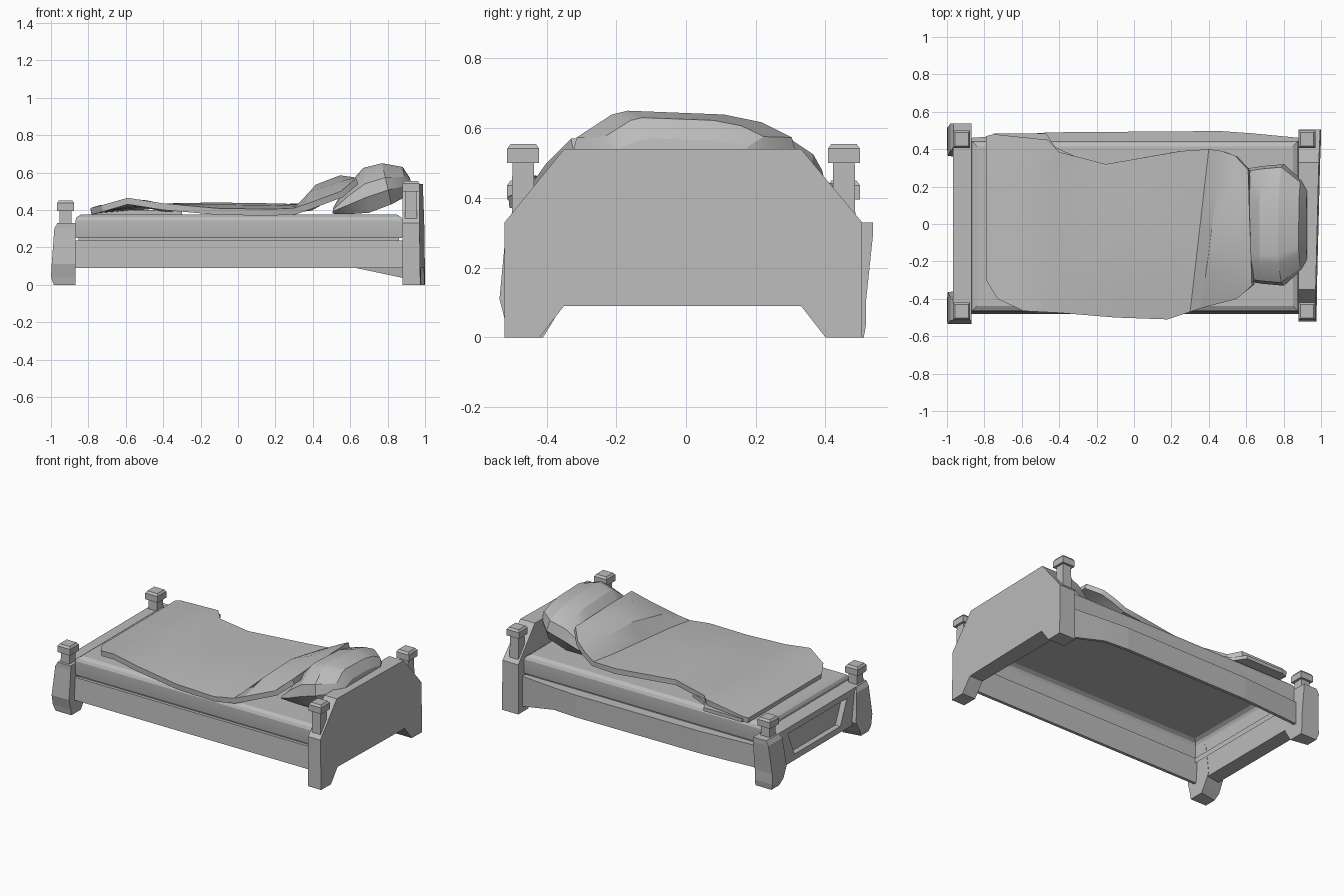
import bpy, bmesh
from mathutils import Vector

cube = bpy.data.objects.get("Cube")
if cube:
    bpy.data.objects.remove(cube, do_unlink=True)

grey = bpy.data.materials.new("light_grey")
grey.use_nodes = True
grey.diffuse_color = (0.5, 0.5, 0.5, 1)
grey.node_tree.nodes["Principled BSDF"].inputs["Base Color"].default_value = (0.5, 0.5, 0.5, 1)


def activate(obj):
    bpy.ops.object.select_all(action='DESELECT')
    obj.select_set(True)
    bpy.context.view_layer.objects.active = obj


def finish(name, bm, smooth=False):
    bmesh.ops.recalc_face_normals(bm, faces=bm.faces)
    mesh = bpy.data.meshes.new(name)
    bm.to_mesh(mesh)
    bm.free()
    obj = bpy.data.objects.new(name, mesh)
    bpy.context.collection.objects.link(obj)
    mesh.materials.append(grey)
    activate(obj)
    if smooth:
        bpy.ops.object.shade_smooth_by_angle(angle=0.4)
    return obj


def loft(name, rings, closed=True, first_cap=True, smooth=False):
    """Skin a list of point rings of equal length; closed rings get end caps."""
    bm = bmesh.new()
    rows = [[bm.verts.new(p) for p in ring] for ring in rings]
    n = len(rows[0])
    for a, b in zip(rows, rows[1:]):
        for i in range(n if closed else n - 1):
            j = (i + 1) % n
            bm.faces.new((a[i], a[j], b[j], b[i]))
    if closed:
        bm.faces.new(rows[-1])
        if first_cap:
            bm.faces.new(rows[0])
    return finish(name, bm, smooth)


def rect(x0, x1, y0, y1, z):
    return [(x0, y0, z), (x1, y0, z), (x1, y1, z), (x0, y1, z)]


def post(name, x, y, z0, z1):
    """Square post with a chamfered cap, as one skin."""
    steps = [(z0, .033), (z1 - .055, .031), (z1 - .055, .046), (z1 - .014, .046), (z1, .036)]
    loft(name, [rect(x - r, x + r, y - r, y + r, z) for z, r in steps])


# Headboard: arched panel with cut-out feet, its outer side slightly askew
head = [(-.52, 0), (-.42, 0), (-.35, .09), (.33, .09), (.40, 0), (.505, 0),
        (.505, .33), (.33, .54), (-.35, .54), (-.52, .33)]
loft("headboard", [[(.88, y, z) for y, z in head],
                   [(.988 + .025 * y - .015 * z, y, z) for y, z in head]])

# Footboard: low panel with a sunken trapezoid on its outer side
foot = [(-.50, .09), (.50, .09), (.50, .33), (-.50, .33)]
footboard = loft("footboard", [[(-.87, y, z) for y, z in foot],
                               [(-.967, y, z) for y, z in foot]])
sunk = [(-.24, .13), (.24, .13), (.31, .29), (-.31, .29)]
cutter = loft("footboard_cutter", [[(-.93, y, z) for y, z in sunk],
                                   [(-1.05, y, z) for y, z in sunk]])
cutter.hide_render = True
cut = footboard.modifiers.new("sunken_panel", 'BOOLEAN')
cut.object = cutter
cut.solver = 'EXACT'
activate(footboard)
bpy.ops.object.modifier_apply(modifier=cut.name)
bpy.data.objects.remove(cutter, do_unlink=True)

# Flared foot legs and the four capped posts
for side, label in ((-1, "right"), (1, "left")):
    low, high = (.535, .517) if side < 0 else (.517, .537)
    rings = []
    for z, x, inner, outer in ((0, -.985, .41, .51), (.04, -1, .385, .517), (.11, -.996, .345, low),
                               (.30, -.982, .37, high), (.33, -.965, .39, high)):
        rings.append([(-.868, side * inner, z), (-.868, side * outer, z),
                      (x, side * outer, z), (x, side * (inner + .02), z)])
    loft("foot_leg_" + label, rings)
    y = side * .46 - .007
    post("foot_post_" + label, -.922, y, .32, .45)
    post("head_post_" + label, .925, y, .31, .555)

# Thin side rails: the front one leans in, the back one bows and deepens at the head
front = [(x, -.48, .09) for x in (-.88, .89)]
back = [(-.88, .46, .09), (-.45, .49, .09), (.46, .497, .09), (.63, .485, .09), (.89, .46, .035)]
loft("rail_right", [[(x, y + .02, z), (x, y, z), (x, y + .01, .237), (x, y + .03, .237)]
                    for x, y, z in front])
loft("rail_left", [[(x, y - .02, z), (x, y, z), (x, y, .237), (x, .425, .237)]
                   for x, y, z in back])

# Mattress: hollow shell, open underneath, with a tucked-in rim and rounded top
levels = [(.215, .018), (.25, .018), (.25, .003), (.262, 0), (.345, 0), (.362, .008), (.375, .03)]
loft("mattress", [rect(-.87 + d, .88 - d, -.468 + d, .445 - d, z) for z, d in levels],
     first_cap=False, smooth=True)

# Blanket: strips from the front edge, over the middle, to the back edge
strips = [  # front x y z, back x y z, middle height
    (-.79, -.30, .41, -.79, .47, .41, .41),
    (-.73, -.40, .425, -.75, .48, .415, .425),
    (-.59, -.465, .465, -.46, .45, .44, .455),
    (-.40, -.475, .435, -.40, .385, .425, .435),
    (-.10, -.50, .408, -.15, .32, .435, .44),
    (.18, -.51, .405, .25, .39, .43, .435),
    (.30, -.47, .41, .40, .40, .44, .425),
    (.36, -.45, .43, .47, .39, .48, .535),
    (.55, -.40, .50, .54, .365, .525, .585),
    (.63, -.33, .57, .61, .29, .575, .575)]
rows = []
for fx, fy, fz, bx, by, bz, mz in strips:
    f, b = Vector((fx, fy, fz)), Vector((bx, by, bz))
    row = [f]
    for t, lift in ((.2, .6), (.5, 1), (.8, .6)):
        p = f.lerp(b, t)
        p.z += (mz - p.z) * lift
        row.append(p)
    rows.append(row + [b])
blanket = loft("blanket", rows, closed=False)
thick = blanket.modifiers.new("thickness", 'SOLIDIFY')
thick.thickness = .035
# Thicken downward whichever way the sheet faces
thick.offset = -1 if blanket.data.polygons[0].normal.z > 0 else 1
bpy.ops.object.modifier_apply(modifier=thick.name)
bpy.ops.object.shade_smooth_by_angle(angle=0.4)

# Turned-out blanket corner by the foot
loft("blanket_corner", [[(-.78, .40, z), (-.5, .35, z), (-.30, .355, z), (-.42, .41, z),
                         (-.47, .485, z), (-.75, .485, z)] for z in (.377, .40)])

# Pillow: tilted cushion leaning on the headboard
sections = [  # bottom x z, top x z, half width
    (.505, .38, .51, .415, .27), (.60, .378, .575, .52, .30), (.70, .385, .67, .625, .315),
    (.82, .43, .77, .65, .325), (.905, .475, .88, .63, .24), (.93, .50, .92, .57, .19)]
rings = []
outline = [(-.85, 0), (.85, 0), (1, .35), (.95, .65), (.68, .85),
           (.35, .95), (-.5, 1), (-.64, .95), (-.95, .65), (-1, .35)]
for x0, z0, x1, z1, w in sections:
    rings.append([(x0 + (x1 - x0) * t, s * w - .005, z0 + (z1 - z0) * t) for s, t in outline])
loft("pillow", rings, smooth=True)
